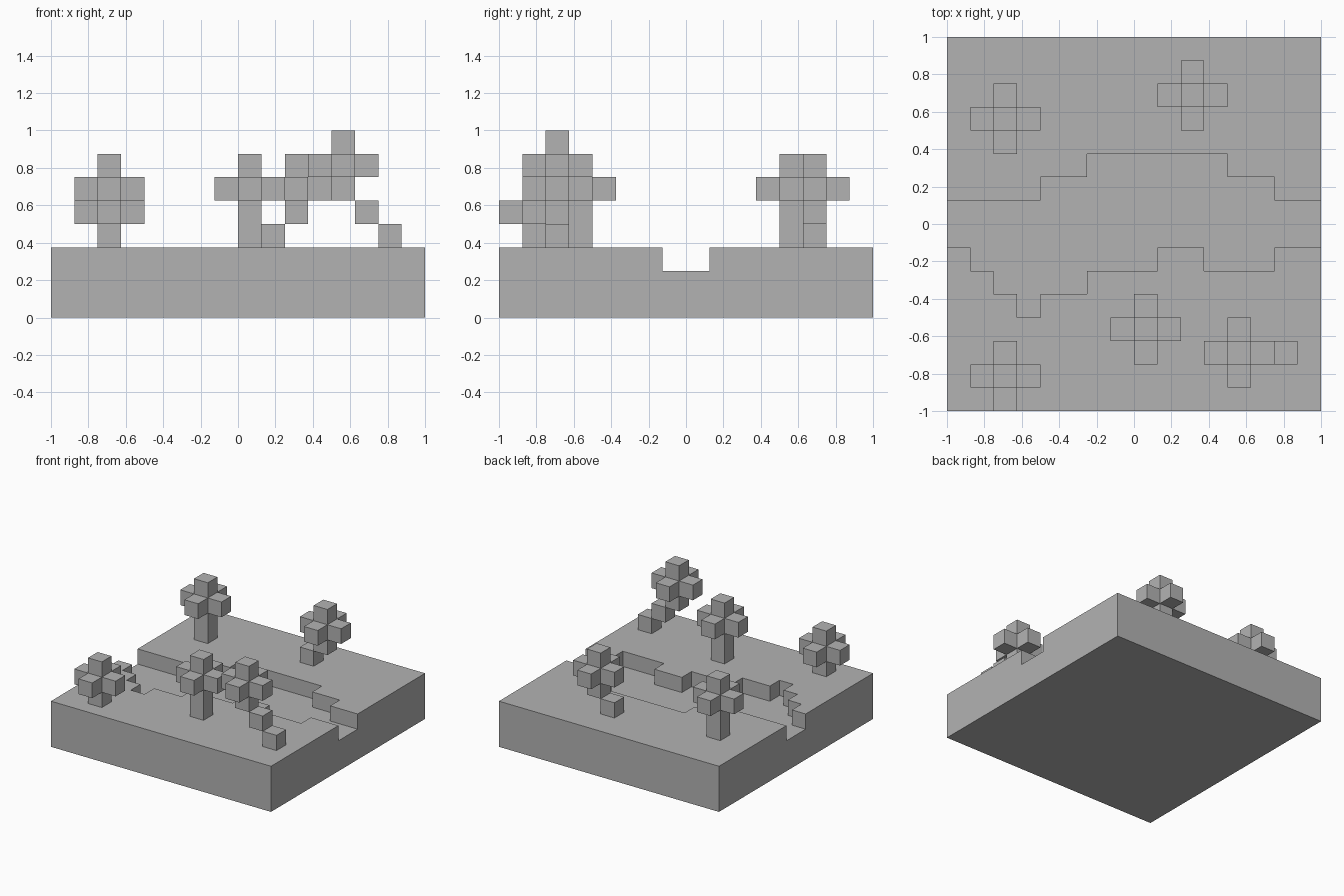
import bpy, bmesh
from mathutils import Vector

cube = bpy.data.objects.get("Cube")
if cube:
    bpy.data.objects.remove(cube, do_unlink=True)

CELL = 0.125          # everything sits on a grid of cubes
GROUND = 3            # ground height in cells

stone = bpy.data.materials.new("plain_grey")
stone.use_nodes = True
GREY = (0.45, 0.45, 0.45, 1)
stone.diffuse_color = GREY
stone.node_tree.nodes["Principled BSDF"].inputs["Base Color"].default_value = GREY


def add_object(name, bm):
    mesh = bpy.data.meshes.new(name)
    bm.to_mesh(mesh)
    bm.free()
    mesh.materials.append(stone)
    ob = bpy.data.objects.new(name, mesh)
    bpy.context.collection.objects.link(ob)
    return ob


def prism(name, outline, bottom, top):
    """Extrude a flat outline, given in cells, between two heights."""
    bm = bmesh.new()
    face = bm.faces.new([bm.verts.new((x * CELL, y * CELL, bottom * CELL)) for x, y in outline])
    new = bmesh.ops.extrude_face_region(bm, geom=[face])["geom"]
    bmesh.ops.translate(bm, vec=(0, 0, (top - bottom) * CELL),
                        verts=[v for v in new if isinstance(v, bmesh.types.BMVert)])
    bmesh.ops.recalc_face_normals(bm, faces=bm.faces)
    return add_object(name, bm)


def stepped(runs):
    """Turn (start x, end x, y) runs into a staircase line."""
    return [(x, y) for start, end, y in runs for x in (start, end)]


# Ground slab with a winding river channel cut into it
ground = prism("ground", [(-8, -8), (8, -8), (8, 8), (-8, 8)], 0, GROUND)
north = stepped([(-9, -4, 1), (-4, -2, 2), (-2, 4, 3), (4, 6, 2), (6, 9, 1)])
south = stepped([(-9, -7, -1), (-7, -6, -2), (-6, -5, -3), (-5, -4, -4), (-4, -2, -3),
                 (-2, 1, -2), (1, 3, -1), (3, 6, -2), (6, 9, -1)])
channel = prism("river_cutter", south + north[::-1], GROUND - 1, GROUND + 1)
channel.hide_render = True
cut = ground.modifiers.new("river", 'BOOLEAN')
cut.operation = 'DIFFERENCE'
cut.solver = 'EXACT'
cut.object = channel
bpy.context.view_layer.objects.active = ground
bpy.ops.object.modifier_apply(modifier=cut.name)
bpy.data.objects.remove(channel, do_unlink=True)

AXES = [Vector(a) * s for a in ((1, 0, 0), (0, 1, 0), (0, 0, 1)) for s in (1, -1)]


def blocks(name, cells, filled):
    """Mesh of grid cubes, leaving out faces hidden by neighbours or the ground."""
    bm = bmesh.new()
    for cell in cells:
        centre = Vector(cell) + Vector((0.5, 0.5, 0.5))
        for n in AXES:
            beside = tuple(int(c + d) for c, d in zip(cell, n))
            if beside in filled or beside[2] < GROUND:
                continue
            u = Vector((n.y, n.z, n.x)) / 2
            v = n.cross(u)
            bm.faces.new([bm.verts.new((centre + n / 2 + a * u + b * v) * CELL)
                          for a, b in ((1, 1), (-1, 1), (-1, -1), (1, -1))])
    bmesh.ops.remove_doubles(bm, verts=bm.verts, dist=0.001)
    bmesh.ops.recalc_face_normals(bm, faces=bm.faces)
    return add_object(name, bm)


def tree(name, x, y, z, lean):
    """Crown of a cube with six neighbours, on a trunk that may step sideways."""
    crown = [(x, y, z)] + [(x + int(n.x), y + int(n.y), z + int(n.z)) for n in AXES]
    trunk = [(x + lean * i, y, z - 1 - i) for i in range(1, z - GROUND)]
    filled = set(crown + trunk)
    blocks(name + "_crown", crown, filled)
    if trunk:
        blocks(name + "_trunk", trunk, filled)


# Trees: crown centre cell and sideways lean of the trunk
tree("back_right_tree", -6, 4, 5, 0)
tree("back_left_tree", 2, 5, 5, -1)
tree("front_right_bush", -6, -7, 4, 0)
tree("front_middle_tree", 0, -5, 5, 0)
tree("front_left_tree", 4, -6, 6, 1)
